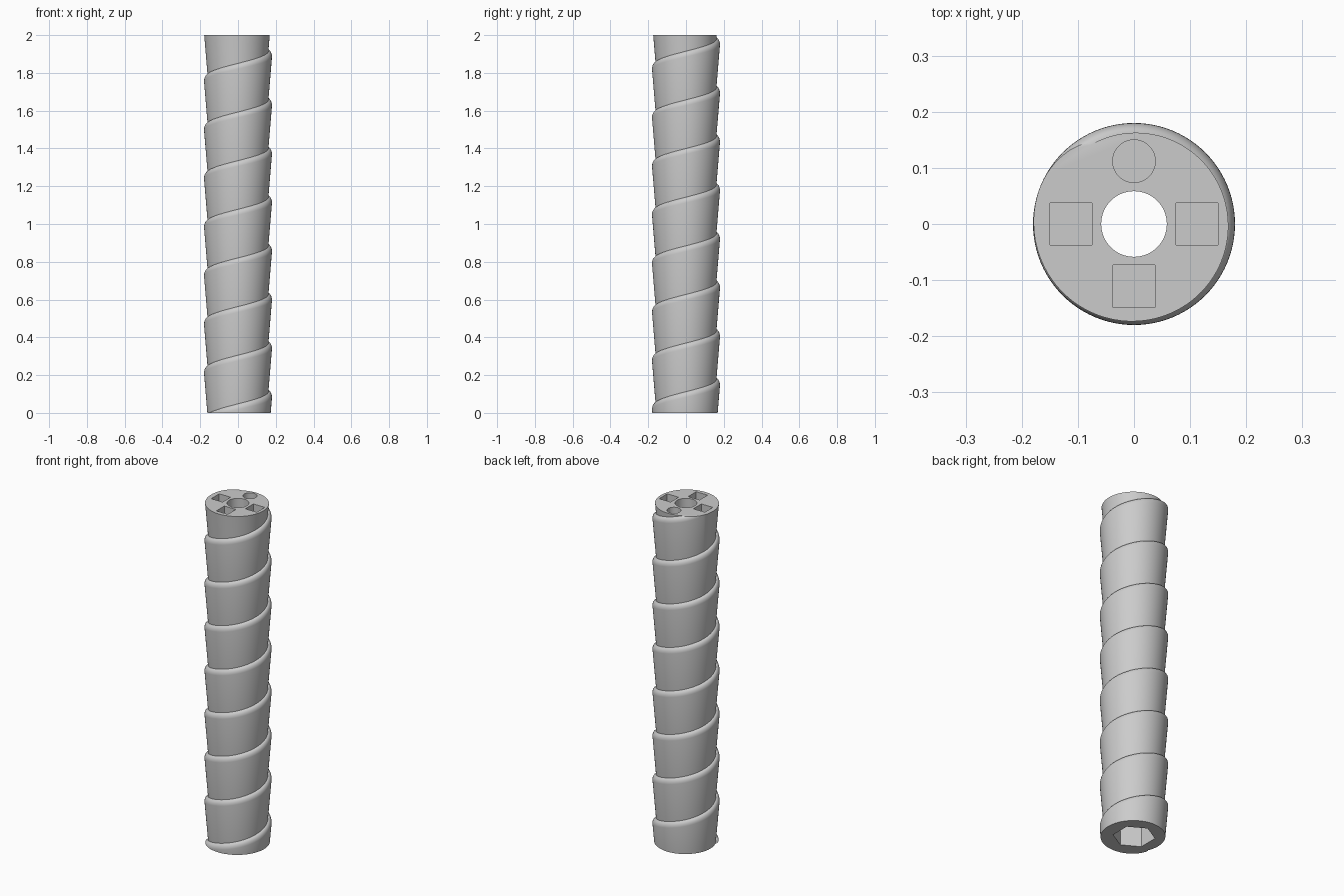
import bpy, bmesh
from math import sin, cos, pi, radians

cube = bpy.data.objects.get("Cube")
if cube:
    bpy.data.objects.remove(cube, do_unlink=True)

HEIGHT, PITCH = 2.0, 0.2575
R_IN, R_OUT, ROUND = 0.161, 0.18, 0.03
STEP_Z = 0.1125          # height of a ledge at angle zero
SIDES, ARC = 96, 6

grey = bpy.data.materials.new("plain_grey")
grey.use_nodes = True
grey.diffuse_color = (0.6, 0.6, 0.6, 1)
grey.node_tree.nodes["Principled BSDF"].inputs["Base Color"].default_value = (0.6, 0.6, 0.6, 1)


def new_object(name, bm):
    mesh = bpy.data.meshes.new(name)
    bm.to_mesh(mesh)
    bm.free()
    mesh.materials.append(grey)
    obj = bpy.data.objects.new(name, mesh)
    bpy.context.collection.objects.link(obj)
    return obj


# Spiral shaft: one flaring turn with a rounded upper lip, wound upwards
profile = [(0, R_IN)]
for k in range(ARC):
    a = k / ARC * pi / 2
    profile.append((PITCH - ROUND + ROUND * sin(a), R_IN + (R_OUT - R_IN) * cos(a)))
P = len(profile)
TURNS = int(HEIGHT / PITCH) + 4

bm = bmesh.new()
columns = []
for i in range(SIDES):
    angle = 2 * pi * i / SIDES
    start = STEP_Z - 2 * PITCH + PITCH * i / SIDES
    columns.append([bm.verts.new((r * cos(angle), r * sin(angle), start + turn * PITCH + h))
                    for turn in range(TURNS) for h, r in profile])
for i in range(SIDES):
    last = i == SIDES - 1
    here, after = columns[i], columns[(i + 1) % SIDES]
    shift = P if last else 0
    for m in range(len(here) - 1 - shift):
        bm.faces.new((here[m], after[m + shift], after[m + 1 + shift], here[m + 1]))

# Trim flat at both ends and cap
for z, direction in ((0, -1), (HEIGHT, 1)):
    bmesh.ops.bisect_plane(bm, geom=bm.verts[:] + bm.edges[:] + bm.faces[:], dist=1e-6,
                           plane_co=(0, 0, z), plane_no=(0, 0, direction), clear_outer=True)
bmesh.ops.holes_fill(bm, edges=[e for e in bm.edges if e.is_boundary], sides=0)
bmesh.ops.recalc_face_normals(bm, faces=bm.faces[:])
shaft = new_object("spiral_shaft", bm)
bpy.context.view_layer.objects.active = shaft
shaft.select_set(True)


def cut_hole(name, x, y, low, high, radius, sides, turn=0.0):
    """Cut an upright prism-shaped hole out of the shaft."""
    b = bmesh.new()
    bottom = [b.verts.new((x + radius * cos(turn + 2 * pi * k / sides),
                           y + radius * sin(turn + 2 * pi * k / sides), low)) for k in range(sides)]
    face = b.faces.new(bottom)
    top = bmesh.ops.extrude_face_region(b, geom=[face])["geom"]
    bmesh.ops.translate(b, verts=[v for v in top if isinstance(v, bmesh.types.BMVert)],
                        vec=(0, 0, high - low))
    bmesh.ops.recalc_face_normals(b, faces=b.faces[:])
    cutter = new_object(name, b)
    cutter.hide_render = True
    mod = shaft.modifiers.new(name, 'BOOLEAN')
    mod.operation = 'DIFFERENCE'
    mod.solver = 'EXACT'
    mod.object = cutter
    bpy.ops.object.modifier_apply(modifier=name)
    bpy.data.objects.remove(cutter, do_unlink=True)


# Central bore, hexagonal socket below, peg holes above
DEPTH = 0.12
cut_hole("bore", 0, 0, -0.1, HEIGHT + 0.1, 0.0585, 64)
cut_hole("hex_socket", 0, 0, -0.1, 0.2, 0.112, 6, radians(30))
for k, (x, y) in enumerate(((0.112, 0), (-0.112, 0), (0, -0.111))):
    cut_hole("square_hole_%d" % k, x, y, HEIGHT - DEPTH, HEIGHT + 0.1, 0.0375 * 2 ** 0.5, 4, pi / 4)
cut_hole("round_hole", 0, 0.112, HEIGHT - DEPTH, HEIGHT + 0.1, 0.038, 48)

bpy.ops.object.shade_smooth_by_angle(angle=radians(32))
